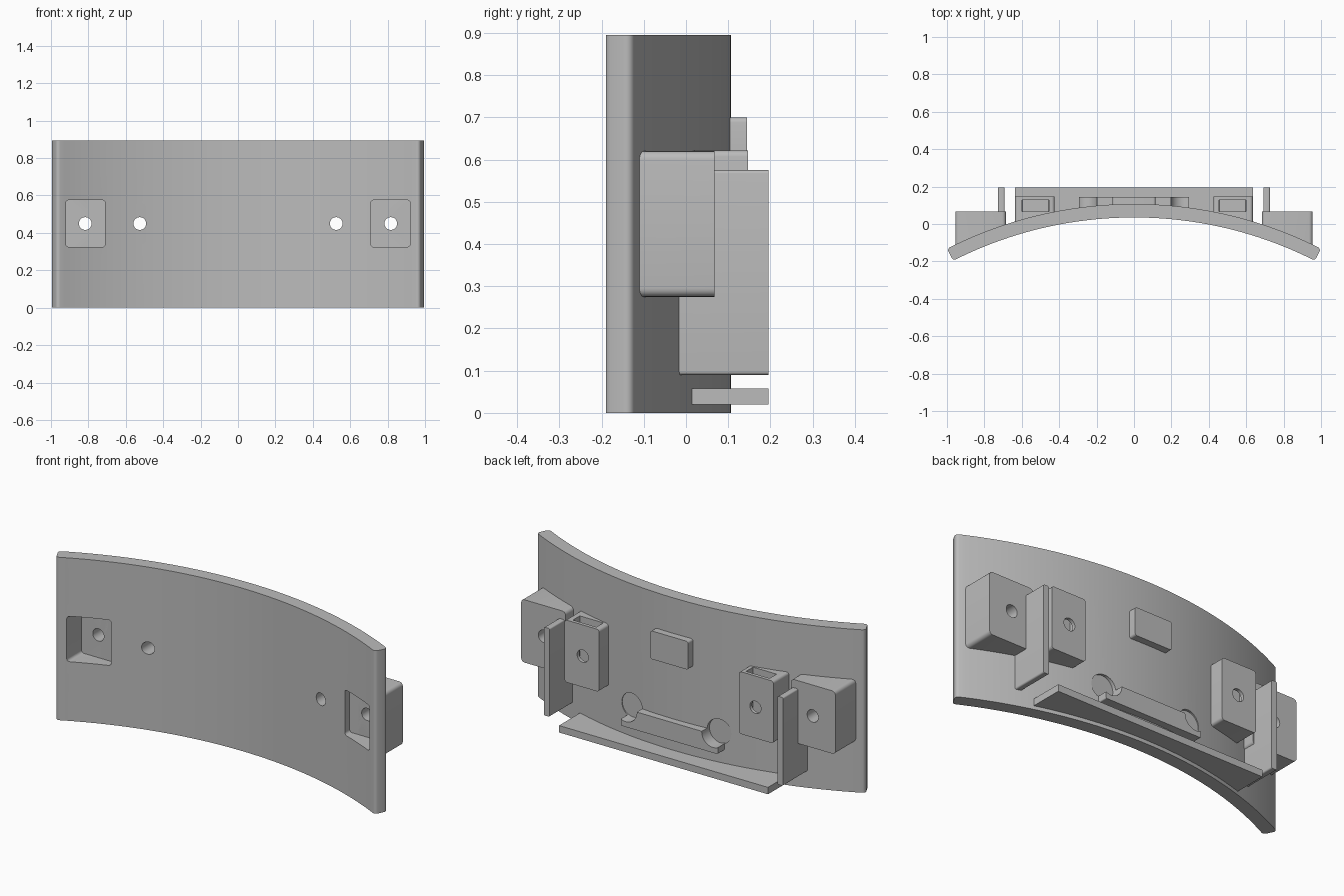
import bpy, bmesh, math

if "Cube" in bpy.data.objects:
    bpy.data.objects.remove(bpy.data.objects["Cube"])

R_OUT, R_IN, CY = 2.21, 2.138, -2.103    # plate arc radii and centre
HALF, HEIGHT = math.asin(1 / R_OUT), 0.895

grey = bpy.data.materials.new("light grey")
grey.diffuse_color = (0.5, 0.5, 0.5, 1)
grey.use_nodes = True
grey.node_tree.nodes["Principled BSDF"].inputs["Base Color"].default_value = grey.diffuse_color


def polar(r, a):
    return (r * math.sin(a), CY + r * math.cos(a))


def outer_y(x):
    return math.sqrt(R_OUT ** 2 - x * x) + CY


def prism(name, pts, axis, lo, hi):
    """Extrude a 2D outline along y (outline in xz) or z (outline in xy)."""
    def place(p, d):
        d = d(p[0]) if callable(d) else d
        return (p[0], d, p[1]) if axis == 'y' else (p[0], p[1], d)
    bm = bmesh.new()
    a = [bm.verts.new(place(p, lo)) for p in pts]
    b = [bm.verts.new(place(p, hi)) for p in pts]
    bm.faces.new(a)
    bm.faces.new(b[::-1])
    for i in range(len(pts)):
        j = (i + 1) % len(pts)
        bm.faces.new((a[i], b[i], b[j], a[j]))
    bmesh.ops.recalc_face_normals(bm, faces=bm.faces[:])
    me = bpy.data.meshes.new(name)
    bm.to_mesh(me)
    bm.free()
    me.materials.append(grey)
    ob = bpy.data.objects.new(name, me)
    bpy.context.collection.objects.link(ob)
    return ob


def round_rect(x0, x1, z0, z1, r, n=5):
    pts = []
    for k, (cx, cz) in enumerate([(x1 - r, z1 - r), (x0 + r, z1 - r),
                                  (x0 + r, z0 + r), (x1 - r, z0 + r)]):
        for i in range(n + 1):
            t = math.pi / 2 * (k + i / n)
            pts.append((cx + r * math.cos(t), cz + r * math.sin(t)))
    return pts


def circle(cx, cz, r, n=32):
    return [(cx + r * math.cos(2 * math.pi * i / n),
             cz + r * math.sin(2 * math.pi * i / n)) for i in range(n)]


def block(name, x0, x1, z0, z1, y1, r):
    """Rounded block rooted just inside the curved back of the plate."""
    ya, yb = outer_y(x0) - 0.012, outer_y(x1) - 0.012
    root = lambda x: ya + (yb - ya) * (x - x0) / (x1 - x0)
    ob = prism(name, round_rect(x0, x1, z0, z1, r), 'y', root, y1)
    parts.append(ob)
    return ob


def cut(cutter, *targets):
    for ob in targets:
        m = ob.modifiers.new("cut", 'BOOLEAN')
        m.operation, m.solver, m.object = 'DIFFERENCE', 'EXACT', cutter
        bpy.context.view_layer.objects.active = ob
        bpy.ops.object.modifier_apply(modifier=m.name)
    bpy.data.objects.remove(cutter)


# Curved plate with rounded ends
c = 0.018
outline = []
for r, sgn in ((R_OUT, 1), (R_IN, -1)):
    rc, ac = r - sgn * c, HALF - c / r
    fillet = [polar(rc + sgn * c * math.cos(t), ac + c / r * math.sin(t))
              for t in [math.pi / 2 * i / 5 for i in range(6)]]
    arc = [polar(r, -ac + 2 * ac * i / 64) for i in range(1, 64)]
    left = [(-x, y) for x, y in fillet[::-1]]
    run = left + arc + fillet[:]
    outline += run if sgn > 0 else run[::-1]
plate = prism("curved_plate", outline, 'z', 0, HEIGHT)
parts = [plate]

# Bottom ledge following the plate
ledge_pts = [(0.635, 0.195), (-0.635, 0.195)]
for i in range(33):
    x = -0.635 + 1.27 * i / 32
    ledge_pts.append((x, outer_y(x) - 0.012))
parts.append(prism("bottom_ledge", ledge_pts, 'z', 0.02, 0.058))

# Centre pad and lower bar
block("centre_pad", -0.115, 0.115, 0.545, 0.70, 0.145, 0.012)
bar = block("lower_bar", -0.295, 0.295, 0.13, 0.23, 0.145, 0.006)

for s, side in ((1, "right"), (-1, "left")):
    span = lambda a, b: sorted((s * a, s * b))

    # Hollow screw boss, open to the front
    boss = block("screw_boss_" + side, *span(0.685, 0.955), 0.275, 0.62, 0.067, 0.02)
    pocket = round_rect(*span(0.71, 0.92), 0.325, 0.575, 0.015)
    cut(prism("pocket_cutter", pocket, 'y', -0.5, -0.045), plate, boss)
    cut(prism("hole_cutter", circle(s * 0.817, 0.45, 0.034), 'y', -0.3, 0.3), plate, boss)

    # Standoff with a nut slot from the top
    stand = block("standoff_" + side, *span(0.425, 0.635), 0.28, 0.622, 0.147, 0.015)
    slot = round_rect(*span(0.455, 0.598), 0.38, 0.8, 0.003, 1)
    cut(prism("slot_cutter", slot, 'y', 0.068, 0.128), stand)
    cut(prism("hole_cutter", circle(s * 0.525, 0.45, 0.034), 'y', -0.3, 0.3), plate, stand)

    # Side fin
    block("side_fin_" + side, *span(0.692, 0.727), 0.09, 0.575, 0.195, 0.008)

    # Round recess clipping the bar end
    cut(prism("recess_cutter", circle(s * 0.265, 0.227, 0.068), 'y', 0.078, 0.4), plate, bar)

# Smooth curved surfaces, keep hard edges
for ob in parts:
    bpy.ops.object.select_all(action='DESELECT')
    ob.select_set(True)
    bpy.context.view_layer.objects.active = ob
    bpy.ops.object.shade_smooth_by_angle(angle=math.radians(30))
